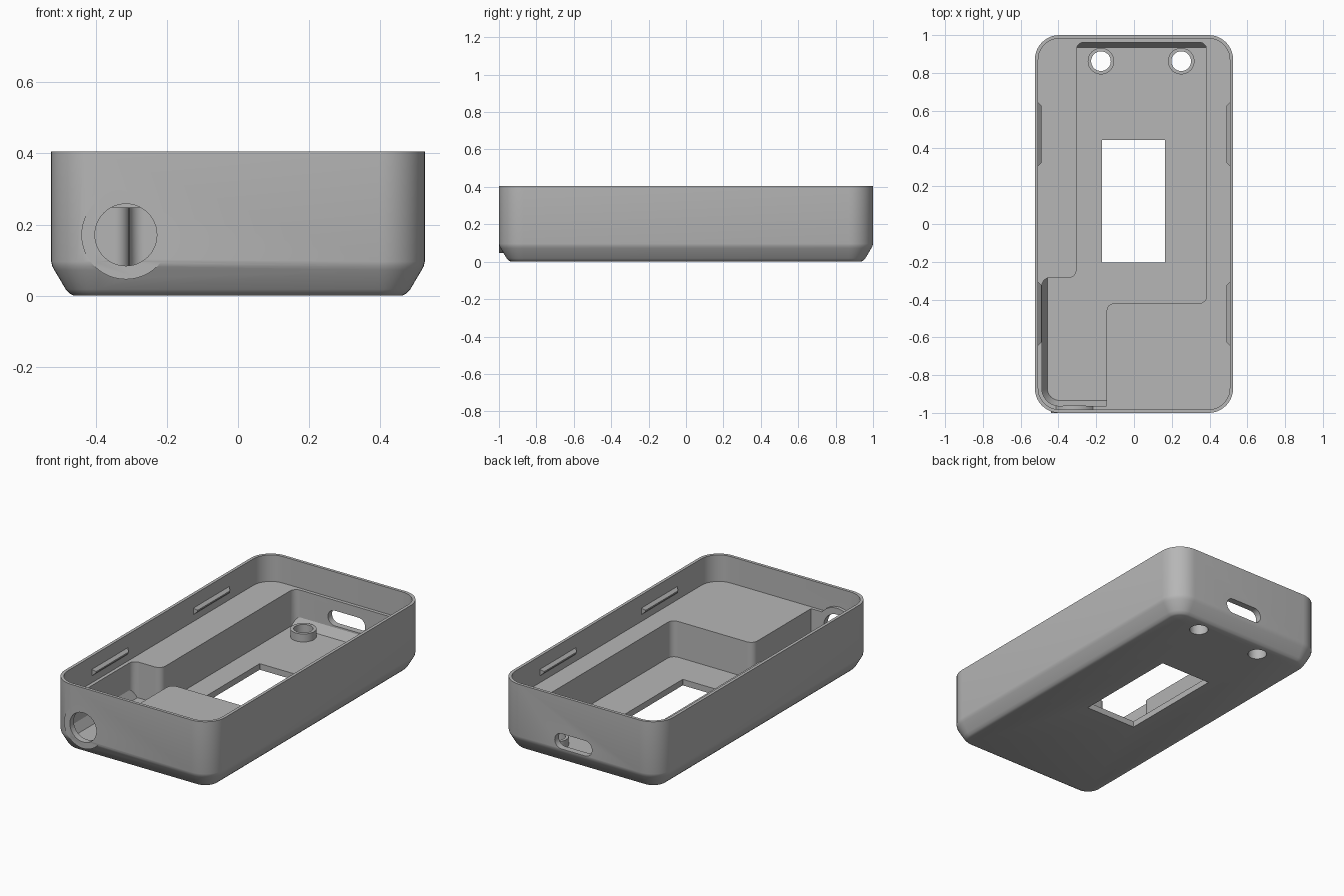
import bpy, bmesh, math
from mathutils import Vector, Matrix

cube = bpy.data.objects.get("Cube")
if cube:
    bpy.data.objects.remove(cube, do_unlink=True)

grey = bpy.data.materials.new("grey plastic")
grey.use_nodes = True
colour = (0.47, 0.47, 0.47, 1)
grey.diffuse_color = colour
grey.node_tree.nodes["Principled BSDF"].inputs["Base Color"].default_value = colour


def fillet(points, r, steps=10):
    """Round every right-angled corner of a polygon."""
    pts = [Vector(p) for p in points]
    loop = []
    for i, p in enumerate(pts):
        a = (pts[i - 1] - p).normalized()
        b = (pts[(i + 1) % len(pts)] - p).normalized()
        centre = p + (a + b) * r
        for k in range(steps + 1):
            t = math.pi / 2 * k / steps
            loop.append(centre - (b * math.cos(t) + a * math.sin(t)) * r)
    return loop


def rounded_rect(cx, cy, hx, hy, r, steps=10):
    corners = [(cx - hx, cy - hy), (cx + hx, cy - hy), (cx + hx, cy + hy), (cx - hx, cy + hy)]
    return fillet(corners, r, steps)


def make_object(name, bm):
    bmesh.ops.recalc_face_normals(bm, faces=bm.faces)
    mesh = bpy.data.meshes.new(name)
    bm.to_mesh(mesh)
    bm.free()
    mesh.materials.append(grey)
    obj = bpy.data.objects.new(name, mesh)
    bpy.context.collection.objects.link(obj)
    return obj


def loft(name, rings, along_y=False):
    """Closed solid through (loop, height) rings; along_y turns height to -y."""
    bm = bmesh.new()
    rows = [[bm.verts.new((p.x, p.y, z)) for p in loop] for loop, z in rings]
    n = len(rows[0])
    for low, high in zip(rows, rows[1:]):
        for i in range(n):
            j = (i + 1) % n
            bm.faces.new((low[i], low[j], high[j], high[i]))
    bm.faces.new(rows[0][::-1])
    bm.faces.new(rows[-1])
    bmesh.ops.remove_doubles(bm, verts=bm.verts, dist=1e-5)
    if along_y:
        bm.transform(Matrix.Rotation(math.pi / 2, 4, 'X'))
    return make_object(name, bm)


def prism(name, loop, z0, z1, along_y=False):
    return loft(name, [(loop, z0), (loop, z1)], along_y)


def cylinder(name, cx, cy, r, z0, z1, along_y=False):
    return prism(name, rounded_rect(cx, cy, r, r, r, 12), z0, z1, along_y)


def shell(name, levels):
    """Rounded box whose outline is drawn in by an inset at each height."""
    return loft(name, [(rounded_rect(0, 0, 0.525 - d, 1 - d, 0.13 - d), z) for z, d in levels])


def combine(target, tool, operation):
    mod = target.modifiers.new("combine", 'BOOLEAN')
    mod.operation = operation
    mod.solver = 'EXACT'
    mod.object = tool
    bpy.context.view_layer.objects.active = target
    bpy.ops.object.modifier_apply(modifier=mod.name)
    bpy.data.objects.remove(tool, do_unlink=True)


# Outer tray with chamfered bottom, hollowed above the inner platform
body = shell("case_body", [(0, 0.065), (0.005, 0.054), (0.018, 0.041),
                           (0.072, 0.009), (0.083, 0.003), (0.096, 0), (0.405, 0)])
combine(body, shell("cavity", [(0.248, 0.018), (0.5, 0.018)]), 'DIFFERENCE')

# Collar around the round front port
port_x, port_z = -0.315, 0.171
combine(body, cylinder("port_collar", port_x, port_z, 0.125, 0.962, 0.9995, True), 'UNION')

# Stepped pocket sunk into the platform, kept inside the wall thickness
outline = [(-0.145, -1.1), (-0.145, -0.42), (0.385, -0.42), (0.385, 0.962),
           (-0.305, 0.962), (-0.305, -0.285), (-0.487, -0.285), (-0.487, -1.1)]
pocket = prism("pocket", fillet(outline, 0.04, 6), 0.02, 0.28)
combine(pocket, shell("pocket_limit", [(0.036, 0.066), (0.088, 0.037), (0.35, 0.037)]), 'INTERSECT')
combine(body, pocket, 'DIFFERENCE')

# Screw bosses with through holes
for x in (-0.175, 0.25):
    combine(body, cylinder("boss", x, 0.862, 0.07, 0.02, 0.083), 'UNION')
    combine(body, cylinder("boss_hole", x, 0.862, 0.052, -0.1, 0.2), 'DIFFERENCE')

# Display window, round front port, rear slot
window = rounded_rect(-0.002, 0.12, 0.167, 0.325, 0.001, 1)
combine(body, prism("window", window, -0.1, 0.1), 'DIFFERENCE')
combine(body, cylinder("port", port_x, port_z, 0.087, 0.9, 1.1, True), 'DIFFERENCE')
slot = rounded_rect(0.038, 0.142, 0.122, 0.045, 0.0449)
combine(body, prism("slot", slot, -1.1, -0.92, True), 'DIFFERENCE')

# Snap ridges on the inside of the long walls
for side in (-1, 1):
    for y in (-0.475, 0.475):
        bm = bmesh.new()
        for x, half_y, half_z in ((0.514, 0.175, 0.026), (0.491, 0.152, 0.004)):
            for sy in (-1, 1):
                for sz in (-1, 1):
                    bm.verts.new((side * x, y + sy * half_y, 0.308 + sz * half_z))
        bmesh.ops.convex_hull(bm, input=bm.verts)
        combine(body, make_object("snap_ridge", bm), 'UNION')

# Smooth rounded surfaces, crisp edges
bpy.ops.object.select_all(action='DESELECT')
body.select_set(True)
bpy.context.view_layer.objects.active = body
bpy.ops.object.shade_smooth_by_angle(angle=math.radians(25))
